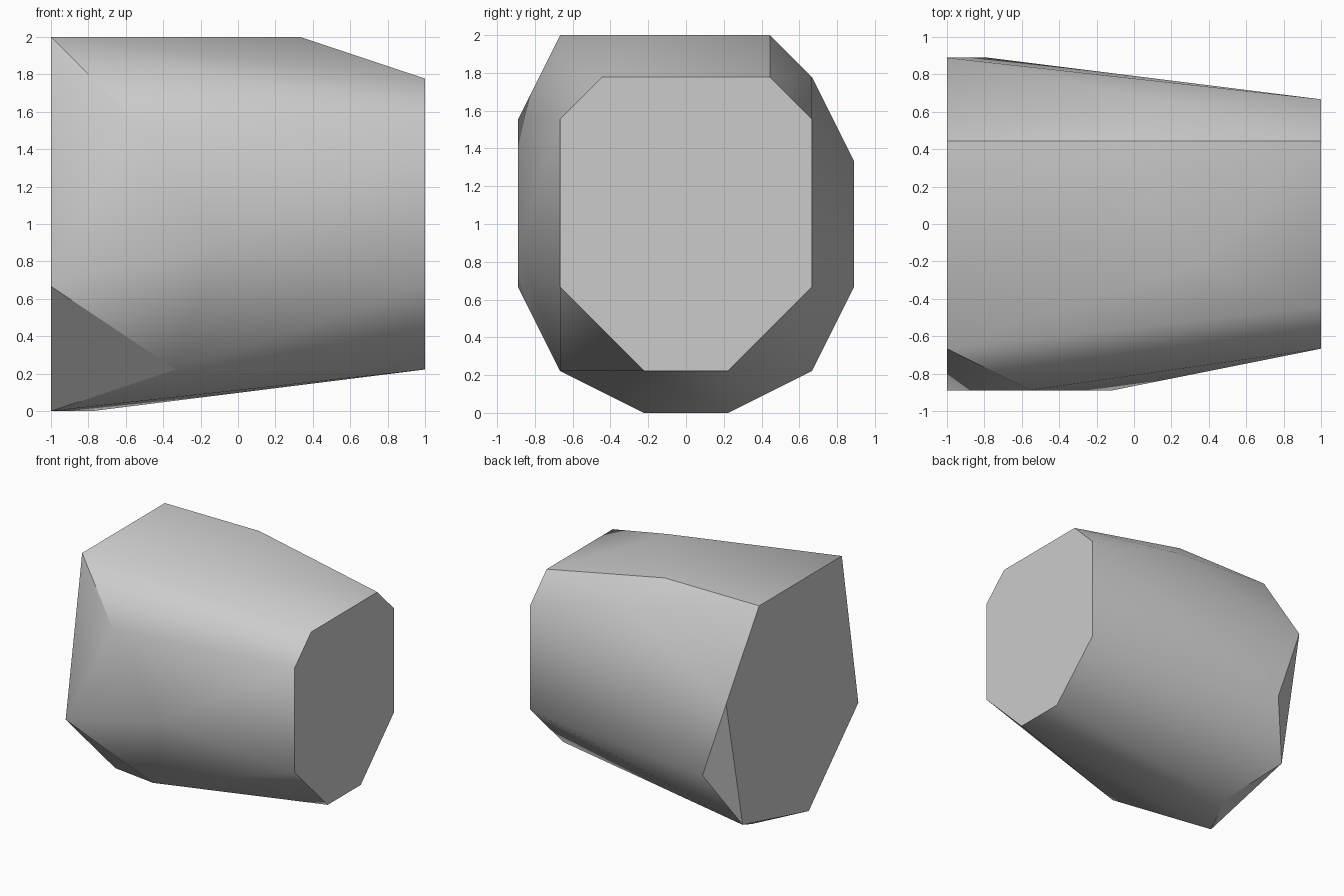
import bpy
import bmesh
import math

UNIT = 1 / 9  # the block's corners sit on a regular lattice


def make_material(name, colour):
    material = bpy.data.materials.new(name)
    material.use_nodes = True
    material.diffuse_color = colour
    shader = material.node_tree.nodes["Principled BSDF"]
    shader.inputs["Base Color"].default_value = colour
    return material


def hull_object(name, corners, material):
    bm = bmesh.new()
    for corner in corners:
        bm.verts.new([value * UNIT for value in corner])
    bmesh.ops.convex_hull(bm, input=bm.verts[:])
    # merge the triangles of each flat facet
    bmesh.ops.dissolve_limit(bm, angle_limit=math.radians(0.5),
                             verts=bm.verts[:], edges=bm.edges[:])
    bmesh.ops.recalc_face_normals(bm, faces=bm.faces[:])
    mesh = bpy.data.meshes.new(name)
    bm.to_mesh(mesh)
    bm.free()
    mesh.materials.append(material)
    obj = bpy.data.objects.new(name, mesh)
    bpy.context.scene.collection.objects.link(obj)
    return obj


default_cube = bpy.data.objects.get("Cube")
if default_cube:
    bpy.data.objects.remove(default_cube, do_unlink=True)

# Small end: symmetric octagon in (y, z)
half_octagon = [(4, 16), (6, 14), (6, 6), (2, 2)]
small_end = [(9, side * y, z) for side in (-1, 1) for y, z in half_octagon]

# Large end: irregular hexagon in (y, z)
hexagon = [(-6, 18), (4, 18), (8, 12), (6, 2), (-2, 0), (-8, 6)]
large_end = [(-9, y, z) for y, z in hexagon]

# Bulging corners between the two ends
top_corners = [(3, -2, 18), (-1, 4, 18)]
back_corners = [(-7, 8, 6), (1, 6, 16)]
front_corners = [(-5, -8, 14), (-1, -8, 8)]
bottom_corners = [(-7, 2, 0), (-3, -6, 2)]

grey = make_material("light grey", (0.6, 0.6, 0.6, 1))
block = hull_object("faceted_block", small_end + large_end + top_corners
                    + back_corners + front_corners + bottom_corners, grey)

# Soft shading across shallow facets, crisp at strong creases
bpy.ops.object.select_all(action="DESELECT")
block.select_set(True)
bpy.context.view_layer.objects.active = block
bpy.ops.object.shade_smooth_by_angle(angle=math.radians(30))
